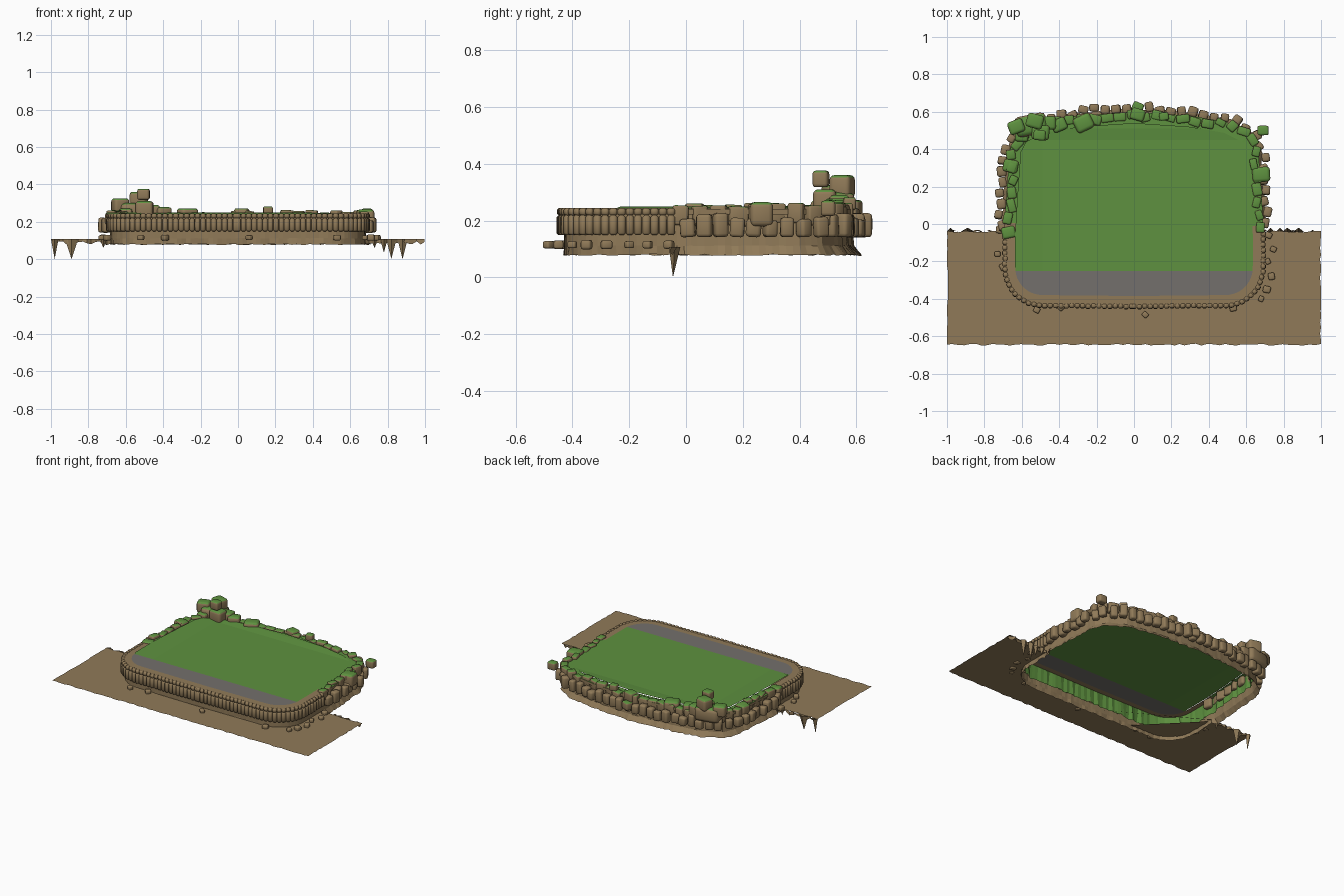
import bpy, bmesh, math, random
from mathutils import Vector, Matrix

random.seed(4)
uni = random.uniform
if "Cube" in bpy.data.objects:
    bpy.data.objects.remove(bpy.data.objects["Cube"])


def material(name, rgb):
    m = bpy.data.materials.new(name)
    m.use_nodes = True
    m.diffuse_color = (*rgb, 1)
    m.node_tree.nodes["Principled BSDF"].inputs["Base Color"].default_value = (*rgb, 1)
    return m


EARTH, GRASS, PAVING = 0, 1, 2
MATS = [material("earth brown", (0.28, 0.195, 0.098)),
        material("grass green", (0.112, 0.285, 0.05)),
        material("paving grey", (0.172, 0.162, 0.15))]


def finish(name, bm, smooth=False):
    mesh = bpy.data.meshes.new(name)
    bm.to_mesh(mesh)
    bm.free()
    for m in MATS:
        mesh.materials.append(m)
    ob = bpy.data.objects.new(name, mesh)
    bpy.context.collection.objects.link(ob)
    if smooth:
        bpy.ops.object.select_all(action='DESELECT')
        ob.select_set(True)
        bpy.context.view_layer.objects.active = ob
        bpy.ops.object.shade_smooth_by_angle(angle=math.radians(50))
    return ob


def resample(points, step):
    """Evenly spaced (point, outward normal) pairs along a closed loop."""
    out, carry = [], 0.0
    for a, b in zip(points, points[1:] + points[:1]):
        d = b - a
        n = Vector((d.y, -d.x)).normalized()
        while carry < d.length:
            out.append((a + d.normalized() * carry, n))
            carry += step
        carry -= d.length
    return out


def loft(bm, rings, mat=EARTH):
    loops = [[bm.verts.new(p) for p in r] for r in rings]
    faces = []
    for lo, hi in zip(loops, loops[1:]):
        for i in range(len(lo)):
            j = (i + 1) % len(lo)
            f = bm.faces.new((lo[i], lo[j], hi[j], hi[i]))
            f.material_index = mat
            faces.append(f)
    return faces


def rock(bm, loc, size, angle=0, mossy=False, tilt=0.0, round_off=0.25, segments=2):
    """Bevelled block; the top is grass when mossy."""
    part = bmesh.new()
    bmesh.ops.create_cube(part, size=1)
    bmesh.ops.scale(part, vec=size, verts=part.verts)
    bmesh.ops.bevel(part, geom=part.edges[:], offset=min(size) * round_off,
                    segments=segments, profile=0.5, affect='EDGES')
    part.normal_update()
    for f in part.faces:
        f.material_index = GRASS if mossy and f.normal.z > 0.6 else EARTH
        f.smooth = True
    turn = Matrix.Rotation(angle, 4, 'Z') @ Matrix.Rotation(tilt, 4, 'X')
    bmesh.ops.transform(part, matrix=Matrix.Translation(loc) @ turn, verts=part.verts)
    temp = bpy.data.meshes.new("temp")
    part.to_mesh(temp)
    part.free()
    bm.from_mesh(temp)
    bpy.data.meshes.remove(temp)


# Plateau outline: rounded front corners, shallow curved back
half = [Vector((0, -0.44))]
for i in range(10):
    a = math.radians(-90 + 10 * i)
    half.append(Vector((0.49 + 0.2 * math.cos(a), -0.235 + 0.2 * math.sin(a))))
half += [Vector(p) for p in ((0.69, -0.04), (0.675, 0.2), (0.66, 0.4), (0.62, 0.48),
                             (0.5, 0.54), (0.3, 0.575), (0, 0.595))]
outline = half + [Vector((-p.x, p.y)) for p in reversed(half[1:-1])]
fine = resample(outline, 0.024)


def ring(offset, z, jitter=0.0, back_flare=0.0):
    pts = []
    for p, n in fine:
        q = p + n * (offset + (back_flare if p.y > -0.03 else 0) + uni(-jitter, jitter))
        pts.append((q.x, q.y, z + uni(0, jitter)))
    return pts


# Cliff wall with a ragged foot
bm = bmesh.new()
loft(bm, [ring(-0.012, 0.076, 0.006, 0.032), ring(-0.012, 0.11, 0.003, 0.01), ring(-0.012, 0.235)])
finish("cliff_wall", bm)

# Grass-backed lining inside the hollow plateau
bm = bmesh.new()
loft(bm, [ring(-0.03, 0.13, 0.012), ring(-0.03, 0.236)], GRASS)
finish("inner_lining", bm)

# Flat rim around the top
bm = bmesh.new()
for f in loft(bm, [ring(0.004, 0.222), ring(0.004, 0.24), ring(-0.06, 0.241)]):
    if f.calc_center_median().y > 0.0 and abs(f.normal.z) >= 0 and f.calc_center_median().z > 0.235:
        f.material_index = GRASS
finish("top_rim", bm)

# Lawn with the paved strip along the front
bm = bmesh.new()
bm.faces.new([bm.verts.new(p) for p in ring(-0.055, 0)])
for axis, values in ((1, (-0.25, 0.45, 0.51)), (0, (-0.55, -0.49))):
    for v in values:
        co, no = Vector(), Vector()
        co[axis], no[axis] = v, 1
        bmesh.ops.bisect_plane(bm, geom=bm.verts[:] + bm.edges[:] + bm.faces[:],
                               plane_co=co, plane_no=no)
for v in bm.verts:
    back = min(max((v.co.y - 0.45) / 0.06, 0), 1)
    side = min(max((-0.49 - v.co.x) / 0.06, 0), 1) if v.co.y > -0.25 else 0
    v.co.z = 0.242 + 0.007 * max(back, side)
for f in bm.faces:
    f.material_index = PAVING if f.calc_center_median().y < -0.25 else GRASS
finish("lawn_and_paving", bm)

# Retaining wall of narrow upright blocks round the front
bm = bmesh.new()
for p, n in resample(outline, 0.029):
    if p.y < -0.04:
        a = math.atan2(n.y, n.x)
        q = p + n * uni(-0.002, 0.002)
        rock(bm, (q.x, q.y, 0.184), (0.03, 0.028, 0.07), a, segments=1)
        rock(bm, (q.x, q.y, 0.231), (0.027, 0.028, 0.026), a, segments=1)
finish("retaining_blocks", bm)

# Lower ring of boulders round the sides and back
bm = bmesh.new()
for p, n in resample(outline, 0.058):
    if p.y > -0.02:
        q = p + n * uni(0.012, 0.042)
        h = uni(0.06, 0.085)
        rock(bm, (q.x, q.y, 0.142 + h / 2), (uni(0.04, 0.055), uni(0.042, 0.056), h),
             math.atan2(n.y, n.x) + uni(-0.3, 0.3), False, uni(-0.08, 0.08))
finish("lower_boulders", bm)

# Upper ring of boulders with grassy tops
bm = bmesh.new()
for p, n in resample(outline, 0.068):
    if p.y > -0.03:
        q = p - n * uni(0.0, 0.03)
        top = uni(0.243, 0.262)
        rock(bm, (q.x, q.y, top - 0.035), (uni(0.035, 0.055), uni(0.05, 0.075), 0.07),
             math.atan2(n.y, n.x) + uni(-0.35, 0.35), True, uni(-0.06, 0.06), 0.18)
finish("mossy_boulders", bm)

# Larger single boulders and the stacked outcrop at the back corner
bm = bmesh.new()
BIG = [(-0.67, -0.045, 0.25, 0.075), (-0.66, 0.31, 0.26, 0.08), (0.68, 0.265, 0.265, 0.095),
       (-0.27, 0.54, 0.272, 0.1), (-0.4, 0.53, 0.278, 0.08), (0.02, 0.625, 0.215, 0.06),
       (0.02, 0.585, 0.272, 0.075), (0.16, 0.575, 0.282, 0.05), (0.69, 0.5, 0.27, 0.06),
       (-0.63, 0.52, 0.325, 0.085), (-0.53, 0.55, 0.36, 0.09), (-0.6, 0.47, 0.27, 0.07),
       (-0.505, 0.475, 0.376, 0.065), (-0.5, 0.49, 0.31, 0.095), (-0.46, 0.54, 0.29, 0.085)]
for x, y, top, s in BIG:
    rock(bm, (x, y, top - s * 0.45), (s, s * 0.85, s * 0.9), uni(-0.5, 0.5), True, 0, 0.22, 3)
rock(bm, (-0.55, 0.53, 0.25), (0.17, 0.11, 0.1), 0.2, True)
finish("corner_outcrop", bm)

# Ground sheet wrapped round the front of the plateau
BACK, FRONT, LEVEL = -0.04, -0.645, 0.107
bm = bmesh.new()
edge = []
corners = [(-1, BACK), (-1, FRONT), (1, FRONT), (1, BACK), (0.69, BACK)]
for a, b in zip(corners, corners[1:]):
    a, b = Vector(a), Vector(b)
    steps = int((b - a).length / 0.03)
    edge += [a.lerp(b, i / steps) for i in range(steps)]
edge = [Vector((max(-1, min(1, p.x + uni(-0.006, 0.006))), p.y + uni(-0.005, 0.005))) for p in edge]
near = [p + n * -0.01 for p, n in fine if p.y < BACK]
hole = [p for p in reversed(near) if p.x >= 0] + [p for p in reversed(near) if p.x < 0]
tail = [Vector((-0.69 - 0.031 * i, BACK + uni(-0.005, 0.005))) for i in range(10)]
bm.faces.new([bm.verts.new((p.x, p.y, LEVEL)) for p in edge + hole + tail])
bmesh.ops.triangulate(bm, faces=bm.faces[:])
finish("ground_sheet", bm)

# Torn earth lip and hanging spikes on the ground's back edge
bm = bmesh.new()
for side in (-1, 1):
    top, low = [], []
    for i in range(16):
        x, y = side * (0.68 + 0.0212 * i), BACK + uni(-0.012, 0.01)
        top.append(bm.verts.new((x, y, LEVEL)))
        low.append(bm.verts.new((x, y + uni(-0.01, 0.01), uni(0.075, 0.098))))
    for i in range(15):
        bm.faces.new((top[i], top[i + 1], low[i + 1], low[i]))
for x, w, tip in ((-0.98, 0.02, 0), (-0.89, 0.035, 0), (0.78, 0.02, 0.035), (0.82, 0.027, 0),
                  (0.88, 0.027, 0), (-0.72, 0.02, 0.06), (0.73, 0.02, 0.06)):
    base = [bm.verts.new((x + w * cx, BACK + 0.02 * cy, LEVEL))
            for cx, cy in ((-1, 0), (0, -1), (1, 0), (0, 1))]
    point = bm.verts.new((x, BACK - 0.006, tip))
    for i in range(4):
        bm.faces.new((base[i], point, base[(i + 1) % 4]))
bmesh.ops.recalc_face_normals(bm, faces=bm.faces[:])
finish("torn_edge", bm)

# Loose stones on the ground
bm = bmesh.new()
for x, y in ((-0.52, -0.46), (-0.39, -0.445), (0.06, -0.485), (0.53, -0.45), (0.68, -0.4),
             (0.71, -0.35), (0.735, -0.28), (0.715, -0.2), (0.745, -0.135), (0.72, -0.06),
             (-0.7, -0.23), (-0.73, -0.16), (-0.72, -0.03)):
    s = uni(0.028, 0.042)
    rock(bm, (x, y, LEVEL + 0.008), (s, s * 0.9, s * 0.8), uni(0, 3))
finish("loose_stones", bm)
